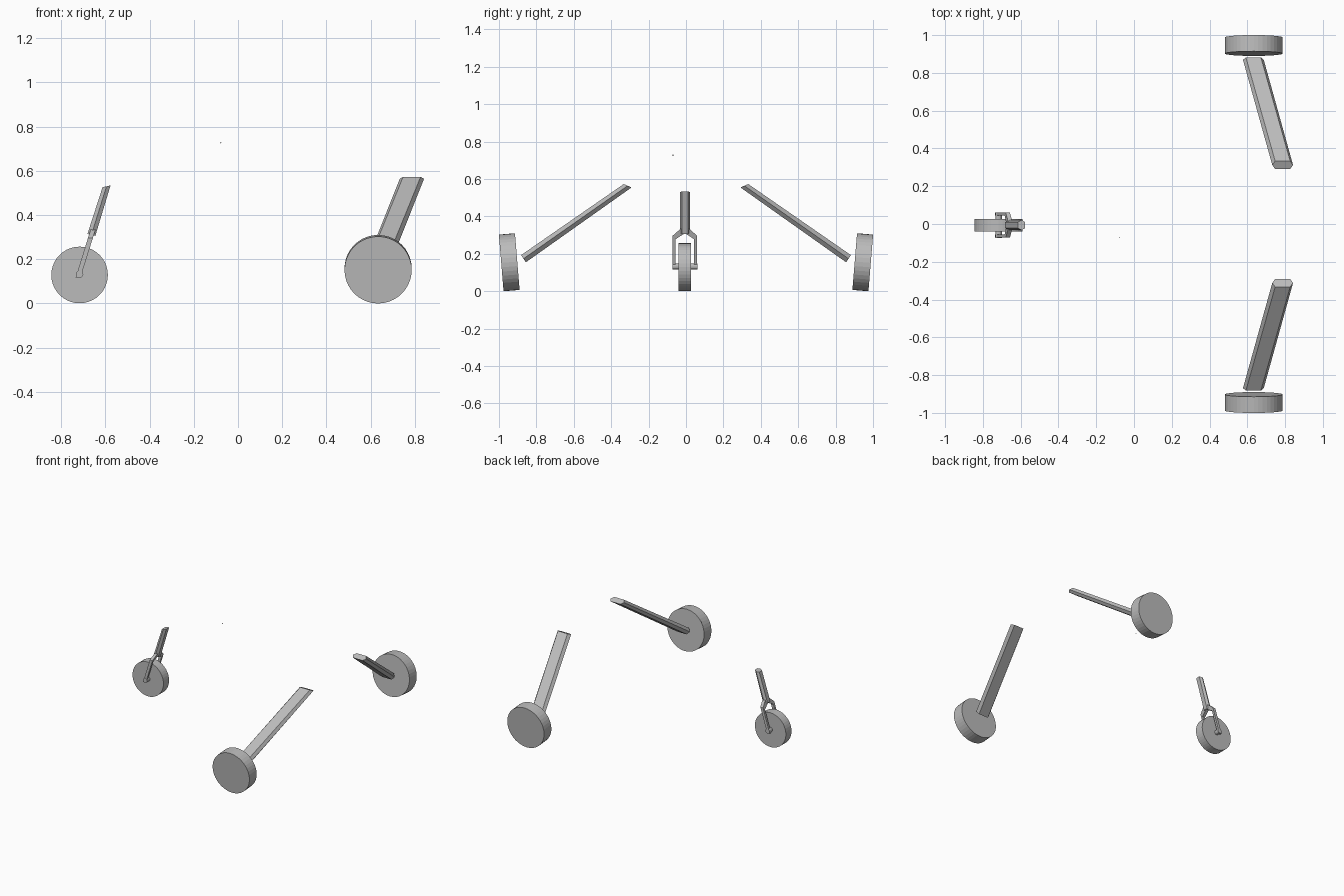
import bpy, bmesh, math
from mathutils import Matrix, Vector

cube = bpy.data.objects.get("Cube")
if cube:
    bpy.data.objects.remove(cube, do_unlink=True)

grey = bpy.data.materials.new("plain grey")
grey.use_nodes = True
GREY = (0.5, 0.5, 0.5, 1)
grey.diffuse_color = GREY
grey.node_tree.nodes["Principled BSDF"].inputs["Base Color"].default_value = GREY


def finish(name, bm):
    bmesh.ops.recalc_face_normals(bm, faces=bm.faces)
    mesh = bpy.data.meshes.new(name)
    bm.to_mesh(mesh)
    bm.free()
    mesh.materials.append(grey)
    obj = bpy.data.objects.new(name, mesh)
    bpy.context.collection.objects.link(obj)
    return obj


def loft(name, rings):
    """Closed prism through matching rings of points."""
    bm = bmesh.new()
    loops = [[bm.verts.new(p) for p in ring] for ring in rings]
    n = len(loops[0])
    for a, b in zip(loops, loops[1:]):
        for i in range(n):
            j = (i + 1) % n
            bm.faces.new((a[i], a[j], b[j], b[i]))
    bm.faces.new(loops[0])
    bm.faces.new(loops[-1])
    return finish(name, bm)


def hexagon(centre, wide, flat, ratio):
    """Flattened hexagon: pointed along wide, flat faces along flat."""
    c, w, f = Vector(centre), Vector(wide), Vector(flat)
    return [c + w, c + w * ratio + f, c - w * ratio + f,
            c - w, c - w * ratio - f, c + w * ratio - f]


def disc(name, centre, radius, width, sides, tilt=0):
    """Cylinder with its axle along y, leaning about x."""
    bm = bmesh.new()
    place = Matrix.Translation(centre) @ Matrix.Rotation(math.pi / 2 + tilt, 4, 'X')
    bmesh.ops.create_cone(bm, cap_ends=True, segments=sides, radius1=radius,
                          radius2=radius, depth=width, matrix=place)
    return finish(name, bm)


# Main gear, one leg and one wheel on each side
for s, side in ((-1, "front"), (1, "back")):
    disc(side + "_main_wheel", (0.634, s * 0.945, 0.155), 0.152, 0.086, 40,
         -s * math.radians(4.7))
    loft(side + "_main_leg", [
        hexagon((0.632, s * 0.869, 0.174), (0.055, 0, 0), (0, s * 0.013, 0.019), 0.72),
        hexagon((0.787, s * 0.312, 0.564), (0.055, 0, 0), (0, s * 0.021, 0.009), 0.72)])

# Small wheel with its leg
NOSE_Y = -0.006


def leg_x(z):
    return -0.595 - (0.53 - z) * 0.312


disc("small_wheel", (-0.717, NOSE_Y, 0.129), 0.128, 0.066, 40)
loft("small_leg", [hexagon((leg_x(z), NOSE_Y, z), (0, 0.027, 0), (0.018, 0, rise), 0.6)
                   for z, rise in ((0.31, -0.004), (0.53, 0.004))])

# Fork arms and axle stubs: pairs of inner and outer (y, z) points down each arm
ARM = (((0, 0.31), (0.022, 0.335)), ((0.05, 0.278), (0.066, 0.296)),
       ((0.05, 0.117), (0.066, 0.117)))
for s, side in ((-1, "front"), (1, "back")):
    rings = []
    for (y0, z0), (y1, z1) in ARM:
        rings.append([(leg_x(z) + dx, NOSE_Y + s * y, z) for y, z, dx in
                      ((y0, z0, -0.011), (y0, z0, 0.011),
                       (y1, z1, 0.011), (y1, z1, -0.011))])
    loft(side + "_fork_arm", rings)
    disc(side + "_axle_stub", (-0.717, NOSE_Y + s * 0.049, 0.132), 0.017, 0.036, 12)

# Tiny loose pin above the gear
disc("loose_pin", (-0.078, -0.07, 0.727), 0.003, 0.004, 6)
